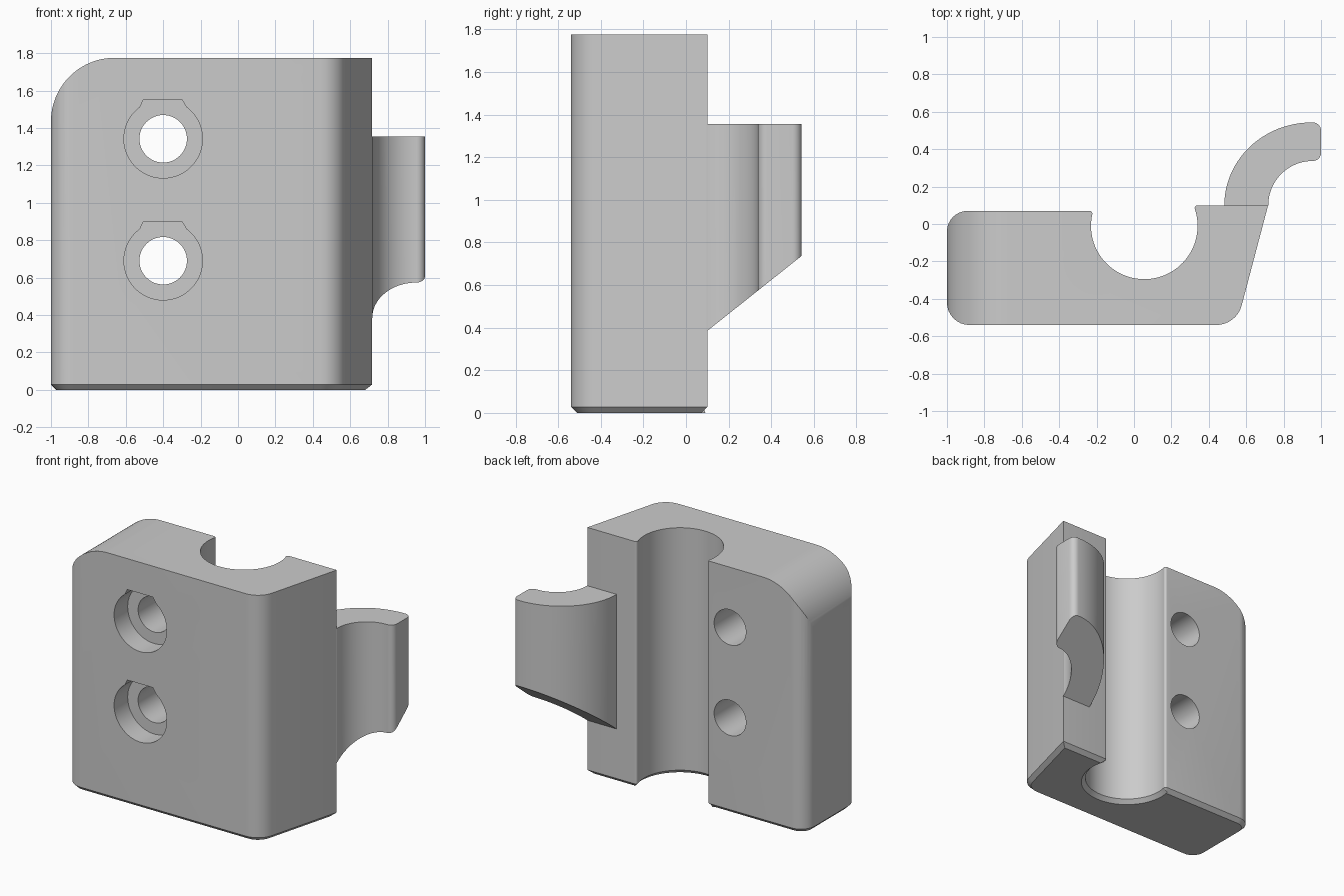
import bpy, bmesh, math
from mathutils import Vector

if "Cube" in bpy.data.objects:
    bpy.data.objects.remove(bpy.data.objects["Cube"])

grey = bpy.data.materials.new("light grey")
grey.use_nodes = True
grey.diffuse_color = (0.6, 0.6, 0.6, 1)
grey.node_tree.nodes["Principled BSDF"].inputs["Base Color"].default_value = (0.6, 0.6, 0.6, 1)


def arc(cx, cy, rx, ry, start, end, steps):
    angles = [math.radians(start + (end - start) * i / steps) for i in range(steps + 1)]
    return [Vector((cx + rx * math.cos(a), cy + ry * math.sin(a))) for a in angles]


def inset(points, d):
    """Mitred inward offset of a counter-clockwise outline."""
    out = []
    for i, p in enumerate(points):
        a = (p - points[i - 1]).normalized()
        b = (points[(i + 1) % len(points)] - p).normalized()
        n1, n2 = Vector((-a.y, a.x)), Vector((-b.y, b.x))
        out.append(p + (n1 + n2) * d / (1 + n1.dot(n2)))
    return out


def fillet(points, radii, shrink=0.0, steps=8):
    """Round the corners listed in radii (index -> radius)."""
    out = []
    for i, p in enumerate(points):
        if i not in radii:
            out.append(p)
            continue
        r = max(radii[i] - shrink, 0.004)
        a = (points[i - 1] - p).normalized()
        b = (points[(i + 1) % len(points)] - p).normalized()
        half = a.angle(b) / 2
        centre = p + (a + b).normalized() * r / math.sin(half)
        v1 = p + a * r / math.tan(half) - centre
        v2 = p + b * r / math.tan(half) - centre
        for k in range(steps + 1):
            v = v1.slerp(v2, k / steps)
            out.append(centre + v.normalized() * r)
    return out


def loft(name, loops):
    """Closed solid through loops of equal length."""
    bm = bmesh.new()
    rings = [[bm.verts.new(p) for p in loop] for loop in loops]
    count = len(rings[0])
    for low, high in zip(rings, rings[1:]):
        for i in range(count):
            j = (i + 1) % count
            bm.faces.new((low[i], low[j], high[j], high[i]))
    bm.faces.new(rings[0][::-1])
    bm.faces.new(rings[-1])
    bmesh.ops.recalc_face_normals(bm, faces=bm.faces)
    mesh = bpy.data.meshes.new(name)
    bm.to_mesh(mesh)
    bm.free()
    mesh.materials.append(grey)
    obj = bpy.data.objects.new(name, mesh)
    bpy.context.collection.objects.link(obj)
    return obj


def at_z(points, z):
    return [(p.x, p.y, z) for p in points]


def y_prism(name, points, y0, y1):
    return loft(name, [[(p.x, y, p.y) for p in points] for y in (y0, y1)])


def activate(obj):
    bpy.ops.object.select_all(action='DESELECT')
    obj.select_set(True)
    bpy.context.view_layer.objects.active = obj


def cut(obj, cutter):
    cutter.hide_render = True
    mod = obj.modifiers.new("cut", 'BOOLEAN')
    mod.operation, mod.solver, mod.object = 'DIFFERENCE', 'EXACT', cutter
    activate(obj)
    bpy.ops.object.modifier_apply(modifier=mod.name)
    bpy.data.objects.remove(cutter)


# Block with a round channel in its back and a chamfered foot
TOP, CHAMFER = 1.775, 0.028
channel = arc(0.055, -0.01, 0.285, 0.285, 22.7, -196.3, 56)
outline = [Vector(p) for p in ((-1, 0.07), (-1, -0.54), (0.548, -0.54), (0.717, 0.1))] + channel
radii = {0: 0.11, 1: 0.12, 2: 0.14, 4: 0.015, len(outline) - 1: 0.015}
full = fillet(outline, radii)
foot = fillet(inset(outline, CHAMFER), radii, CHAMFER)
block = loft("clamp_block", [at_z(foot, 0), at_z(full, CHAMFER), at_z(full, TOP)])

# Large rounded upper corner
R = 0.34
corner = arc(-1 + R, TOP - R, R, R, 180, 90, 24)
corner += [Vector((-1 + R, 2)), Vector((-1.2, 2)), Vector((-1.2, TOP - R))]
cut(block, y_prism("corner_cutter", corner, -1, 1))

# Screw holes with flat-topped counterbores
for z in (0.69, 1.342):
    bore = arc(-0.4, z, 0.21, 0.21, 126.5, 413.5, 48)
    bore += [Vector((-0.3, z + 0.21)), Vector((-0.505, z + 0.21))]
    cut(block, y_prism("bore_cutter", bore, -0.7, -0.385))
    hole = arc(-0.4, z, 0.127, 0.127, 0, 352.5, 47)
    cut(block, y_prism("hole_cutter", hole, -0.7, 0.3))

# Curved hook with a sloping underside
outer = arc(0.95, 0.1, 0.467, 0.443, 90, 180, 28)
inner = arc(0.955, 0.1, 0.237, 0.237, 180, 90, 24)
tip = [Vector((1, 0.337)), Vector((1, 0.543))]
root = [Vector((0.483, 0.05)), Vector((0.69, 0.05))]
hook_outline = outer + root + inner + tip
last = len(hook_outline) - 1
hook_outline = fillet(hook_outline, {last - 1: 0.044, last: 0.044})
hook = loft("hook", [at_z(hook_outline, 0), at_z(hook_outline, 1.355)])
bm = bmesh.new()
bm.from_mesh(hook.data)
result = bmesh.ops.bisect_plane(bm, geom=bm.verts[:] + bm.edges[:] + bm.faces[:],
                                plane_co=(0, 0.1, 0.385), plane_no=(0, 0.795, -1),
                                clear_outer=True)
rim = [e for e in result["geom_cut"] if isinstance(e, bmesh.types.BMEdge)]
bmesh.ops.contextual_create(bm, geom=rim)
bmesh.ops.recalc_face_normals(bm, faces=bm.faces)
bm.to_mesh(hook.data)
bm.free()

for obj in (block, hook):
    activate(obj)
    bpy.ops.object.shade_smooth_by_angle(angle=math.radians(25))
